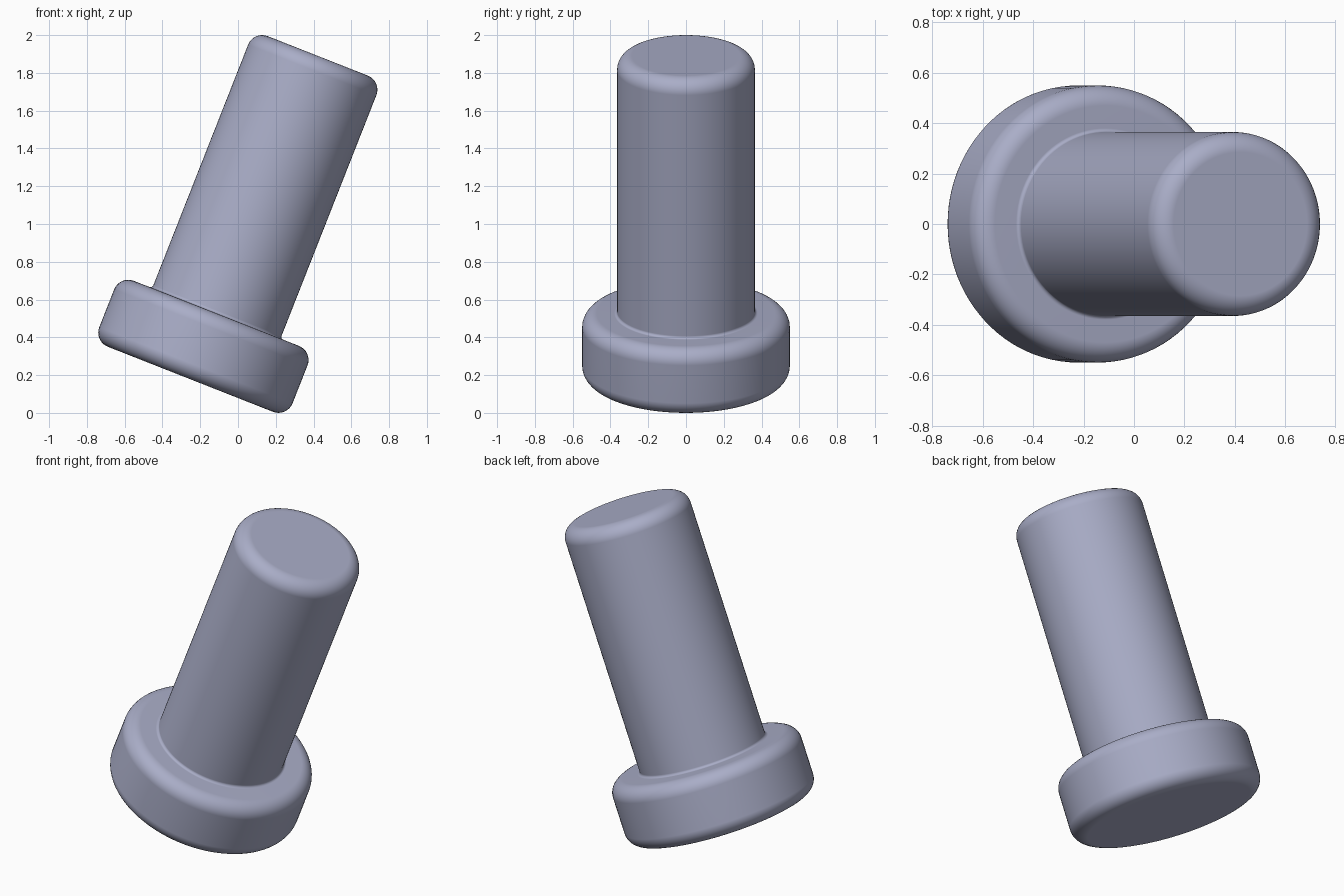
import bpy, bmesh, math
from mathutils import Matrix, Vector

cube = bpy.data.objects.get("Cube")
if cube:
    bpy.data.objects.remove(cube, do_unlink=True)

SIDES = 96
HEAD_R, HEAD_H = 0.55, 0.375
SHAFT_R, LENGTH = 0.365, 1.84
ROUND, FILLET = 0.08, 0.015
TILT = math.radians(21.5)

steel = bpy.data.materials.new("blue_grey_steel")
color = (0.40, 0.42, 0.575, 1.0)
steel.diffuse_color = color
steel.use_nodes = True
bsdf = next(n for n in steel.node_tree.nodes if n.type == 'BSDF_PRINCIPLED')
bsdf.inputs["Base Color"].default_value = color


def arc(cr, cz, radius, start, end, steps=8):
    """Points (r, z) along an arc, angles in degrees."""
    angles = [math.radians(start + (end - start) * i / steps) for i in range(steps + 1)]
    return [(cr + radius * math.cos(a), cz + radius * math.sin(a)) for a in angles]


# Half profile: rounded head, small fillet, shaft with rounded end
profile = (arc(HEAD_R - ROUND, ROUND, ROUND, -90, 0)
           + arc(HEAD_R - ROUND, HEAD_H - ROUND, ROUND, 0, 90)
           + arc(SHAFT_R + FILLET, HEAD_H + FILLET, FILLET, 270, 180, 4)
           + arc(SHAFT_R - ROUND, LENGTH - ROUND, ROUND, 0, 90))

# Lathe the profile around the pin axis
bm = bmesh.new()
rings = []
for r, z in profile:
    rings.append([bm.verts.new((r * math.cos(2 * math.pi * i / SIDES),
                                r * math.sin(2 * math.pi * i / SIDES), z))
                  for i in range(SIDES)])
for low, high in zip(rings, rings[1:]):
    for i in range(SIDES):
        j = (i + 1) % SIDES
        bm.faces.new((low[i], low[j], high[j], high[i]))

# Flat end caps
bm.faces.new(list(reversed(rings[0])))
bm.faces.new(rings[-1])
bmesh.ops.recalc_face_normals(bm, faces=bm.faces[:])
for face in bm.faces:
    face.smooth = True

# Lean the pin towards +x and rest its lowest edge on the ground
bm.transform(Matrix.Translation(Vector((-0.252, 0, 0.178))) @ Matrix.Rotation(TILT, 4, 'Y'))

mesh = bpy.data.meshes.new("headed_pin")
bm.to_mesh(mesh)
bm.free()
mesh.materials.append(steel)
pin = bpy.data.objects.new("headed_pin", mesh)
bpy.context.collection.objects.link(pin)

# Keep the flat faces evenly shaded beside the rounded edges
pin.modifiers.new("weighted_normals", 'WEIGHTED_NORMAL')
